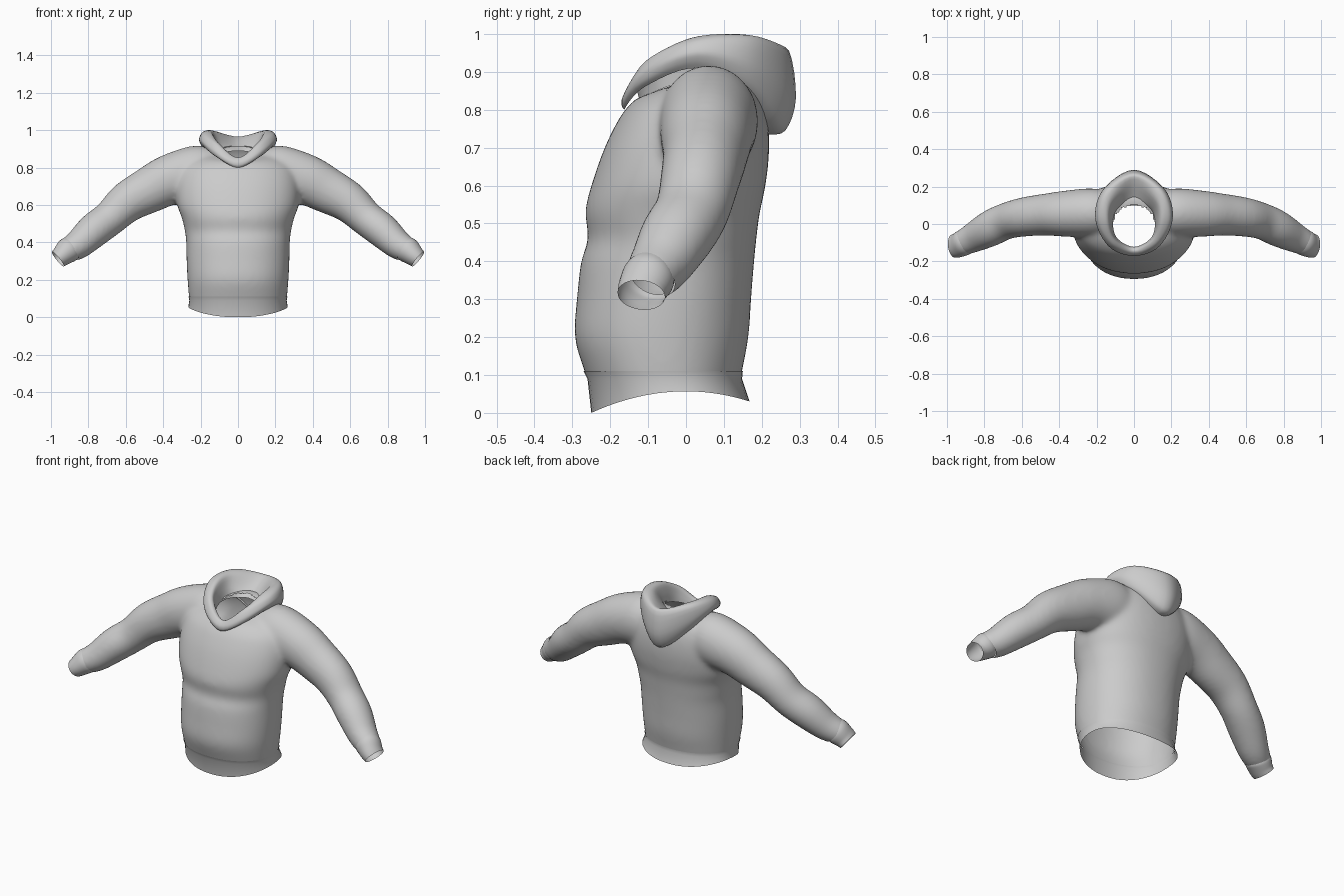
import bpy, bmesh, math
from mathutils import Vector

if "Cube" in bpy.data.objects:
    bpy.data.objects.remove(bpy.data.objects["Cube"])


def catmull(pts, steps, closed=False):
    """Smooth curve through tuples of any length."""
    n = len(pts)
    out = []
    for i in range(n if closed else n - 1):
        if closed:
            q = [pts[(i + k) % n] for k in (-1, 0, 1, 2)]
        else:
            q = [pts[min(max(i + k, 0), n - 1)] for k in (-1, 0, 1, 2)]
        for s in range(steps):
            t = s / steps
            out.append(tuple(0.5 * (2 * b + (c - a) * t + (2 * a - 5 * b + 4 * c - d) * t * t
                                    + (3 * b - a - 3 * c + d) * t ** 3)
                             for a, b, c, d in zip(*q)))
    if not closed:
        out.append(tuple(pts[-1]))
    return out


def loft(bm, rings, caps=False):
    loops = [[bm.verts.new(p) for p in r] for r in rings]
    n = len(loops[0])
    for a, b in zip(loops, loops[1:]):
        for i in range(n):
            j = (i + 1) % n
            bm.faces.new((a[i], a[j], b[j], b[i]))
    if caps:
        bm.faces.new(loops[0][::-1])
        bm.faces.new(loops[-1])


def finish(bm, name):
    bmesh.ops.recalc_face_normals(bm, faces=bm.faces)
    me = bpy.data.meshes.new(name)
    bm.to_mesh(me)
    bm.free()
    for p in me.polygons:
        p.use_smooth = True
    ob = bpy.data.objects.new(name, me)
    bpy.context.collection.objects.link(ob)
    return ob


def torso_ring(hw, yf, zf, yb, zb, n=48):
    ring = []
    for i in range(n):
        a = 2 * math.pi * i / n
        c, s = math.cos(a), math.sin(a)
        x = hw * math.copysign(abs(c) ** 0.92, c)
        k = 0.5 + 0.5 * math.copysign(abs(s) ** 0.92, s)
        ring.append((x, yf + (yb - yf) * k, zf + (zb - zf) * k))
    return ring


def tube_rings(sections, n=32):
    """Sections are (x, y, z, radius_y, radius_v) along a path."""
    rings = []
    for i, s in enumerate(sections):
        a = Vector(sections[max(i - 1, 0)][:3])
        b = Vector(sections[min(i + 1, len(sections) - 1)][:3])
        t = (b - a).normalized()
        v = t.cross(Vector((0, 1, 0))).normalized()
        u = v.cross(t)
        rings.append([Vector(s[:3]) + u * s[3] * math.cos(2 * math.pi * k / n)
                      + v * s[4] * math.sin(2 * math.pi * k / n) for k in range(n)])
    return rings


def mirrored(rings):
    return [[(-p[0], p[1], p[2]) for p in r] for r in rings]


# Torso: half width, front y, front z, back y, back z
torso = [(.255, -.25, .06, .14, .06), (.262, -.268, .11, .148, .11),
         (.27, -.294, .20, .165, .20), (.275, -.288, .30, .172, .30),
         (.277, -.277, .40, .18, .40), (.284, -.258, .46, .186, .46),
         (.30, -.266, .53, .195, .53), (.325, -.25, .60, .21, .60),
         (.33, -.215, .70, .22, .70), (.31, -.175, .78, .212, .80),
         (.26, -.15, .812, .185, .875), (.19, -.135, .828, .15, .915),
         (.10, -.12, .835, .10, .915)]
# Sleeve path with radii
sleeve = [(.10, .05, .79, .10, .11), (.21, .06, .775, .13, .145),
          (.36, .055, .737, .124, .136), (.475, .05, .68, .112, .124),
          (.59, .037, .617, .105, .11), (.685, .015, .53, .098, .095),
          (.77, -.025, .465, .097, .093), (.85, -.068, .392, .083, .08),
          (.91, -.098, .355, .07, .068), (.95, -.118, .318, .06, .055)]

# Merge torso and sleeves into one smooth skin
bm = bmesh.new()
loft(bm, [torso_ring(*r) for r in catmull(torso, 3)], caps=True)
arm = tube_rings(catmull(sleeve, 4))
loft(bm, arm, caps=True)
loft(bm, mirrored(arm), caps=True)
body = finish(bm, "hoodie_body")
mod = body.modifiers.new("merge", 'REMESH')
mod.mode = 'VOXEL'
mod.voxel_size = 0.012
dg = bpy.context.evaluated_depsgraph_get()
merged = bpy.data.meshes.new_from_object(body.evaluated_get(dg))
bpy.data.objects.remove(body)

bm = bmesh.new()
bm.from_mesh(merged)
for _ in range(8):
    bmesh.ops.smooth_vert(bm, verts=bm.verts, factor=0.5, use_axis_x=True,
                          use_axis_y=True, use_axis_z=True)
# Open the waist, the wrists and the neck
cuts = [((0, 0, .105), (0, 0, -1))]
cuts += [((s * .905, -.096, .358), (s * .66, -.33, -.67)) for s in (1, -1)]
for co, no in cuts:
    bmesh.ops.bisect_plane(bm, geom=bm.verts[:] + bm.edges[:] + bm.faces[:],
                           plane_co=co, plane_no=no, clear_outer=True)
hole = []
for f in bm.faces:
    c = f.calc_center_median()
    if c.z > .74 and (c.x / .115) ** 2 + ((c.y + .012) / .113) ** 2 < 1:
        hole.append(f)
bmesh.ops.delete(bm, geom=hole, context='FACES')
finish(bm, "hoodie_body")

# Waistband with a dipping lower edge
bm = bmesh.new()
top = torso_ring(.264, -.27, .11, .15, .11)
mid = torso_ring(.26, -.26, .09, .148, .09)
low = [(x, y, .057 - (.057 * (y / .25) ** 2 if y < 0 else .027 * (y / .168) ** 2))
       for x, y, z in torso_ring(.266, -.25, 0, .168, 0)]
loft(bm, [top, mid, low])
finish(bm, "waistband")

# Cuffs
cuff = tube_rings(catmull([(.895, -.091, .368, .066, .066), (.912, -.1, .355, .07, .068),
                           (.94, -.113, .33, .066, .058), (.963, -.118, .311, .063, .05)], 4))
for side, rings in (("left", cuff), ("right", mirrored(cuff))):
    bm = bmesh.new()
    loft(bm, rings)
    finish(bm, side + "_cuff")

# Hood: each level runs front, front side, side, back side, back
levels = [
    [(0, -.163, .80), (.12, -.11, .86), (.185, .03, .91), (.14, .165, .84), (0, .212, .735)],
    [(0, -.170, .812), (.13, -.12, .872), (.20, .03, .93), (.155, .18, .865), (0, .262, .745)],
    [(0, -.168, .832), (.135, -.118, .90), (.207, .03, .955), (.165, .185, .92), (0, .29, .83)],
    [(0, -.150, .852), (.118, -.105, .93), (.187, .025, .985), (.15, .18, .99), (0, .272, .955)],
    [(0, -.132, .850), (.098, -.09, .925), (.14, .01, .985), (.12, .13, .99), (0, .225, .955)],
    [(0, -.125, .835), (.092, -.08, .885), (.12, 0, .93), (.10, .085, .93), (0, .14, .91)],
    [(0, -.122, .825), (.088, -.078, .85), (.112, 0, .875), (.085, .075, .88), (0, .10, .89)],
]
flat = [sum(([*p] for p in lv), []) for lv in levels]
rings = []
for row in catmull(flat, 4):
    pts = [row[i:i + 3] for i in range(0, 15, 3)]
    loop = pts + [(-p[0], p[1], p[2]) for p in pts[3:0:-1]]
    rings.append(catmull(loop, 6, closed=True))
bm = bmesh.new()
loft(bm, rings)
finish(bm, "hood")
